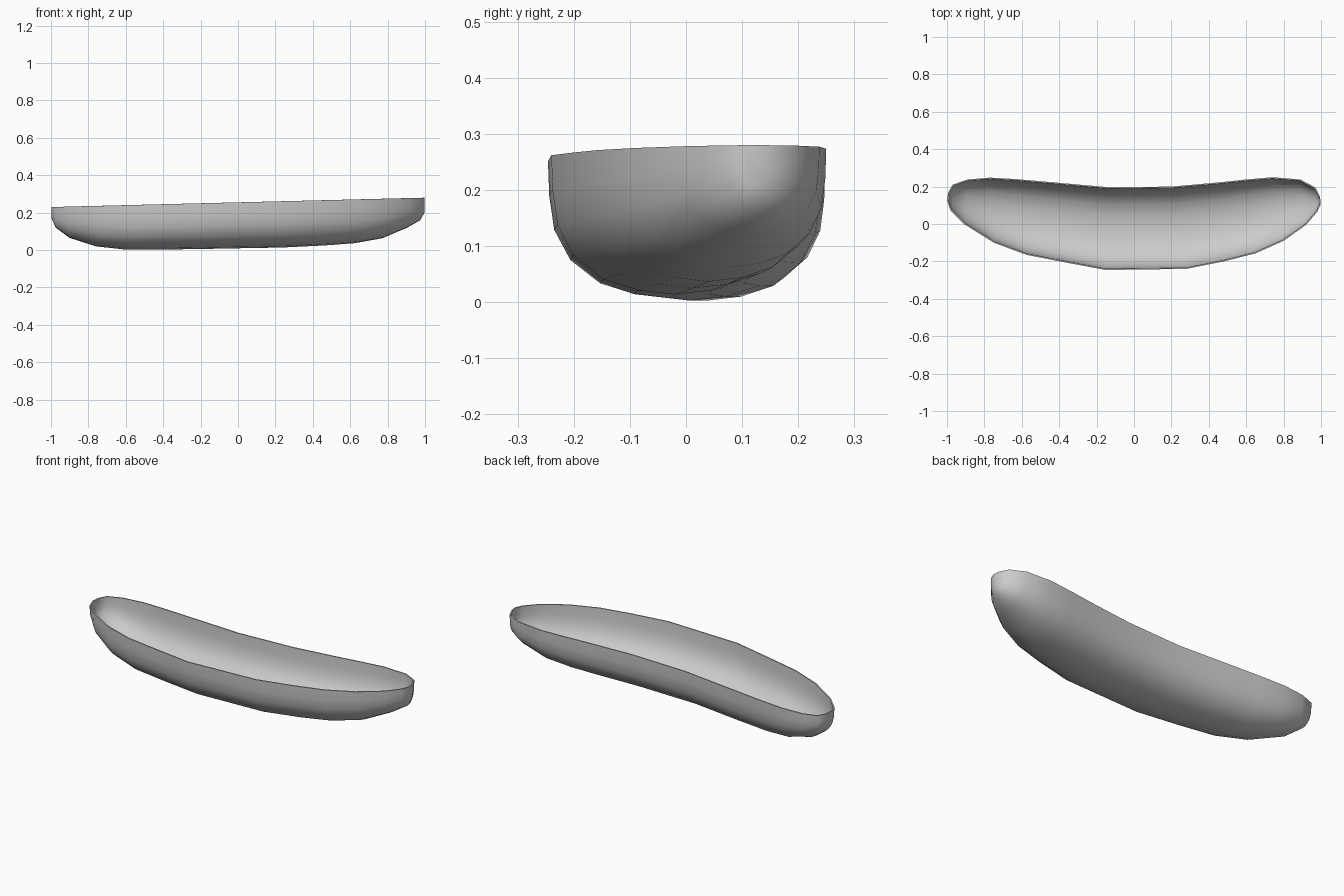
import bpy, bmesh
from mathutils import Vector

if "Cube" in bpy.data.objects:
    bpy.data.objects.remove(bpy.data.objects["Cube"])

# Stations along the curved dish: back rim x,y / front rim x,y / underside z
stations = [
    (-0.995, 0.165, -0.998, 0.12, 0.17),
    (-0.97, 0.21, -0.98, 0.07, 0.12),
    (-0.89, 0.238, -0.91, 0.00, 0.065),
    (-0.77, 0.248, -0.75, -0.10, 0.02),
    (-0.63, 0.24, -0.575, -0.165, 0.003),
    (-0.40, 0.22, -0.37, -0.205, 0.003),
    (-0.13, 0.196, -0.15, -0.246, 0.007),
    (0.20, 0.20, 0.28, -0.24, 0.014),
    (0.45, 0.222, 0.48, -0.20, 0.025),
    (0.60, 0.238, 0.65, -0.157, 0.037),
    (0.74, 0.25, 0.80, -0.09, 0.063),
    (0.89, 0.238, 0.92, -0.005, 0.12),
    (0.97, 0.195, 0.98, 0.065, 0.16),
    (0.995, 0.145, 0.998, 0.105, 0.20),
]
# Cross-section: position across (back to front), relative depth
section = [(1, 0), (0.99, 0.25), (0.95, 0.5), (0.82, 0.72), (0.58, 0.89), (0.3, 0.97), (0, 1),
           (-0.3, 0.97), (-0.58, 0.89), (-0.82, 0.72), (-0.95, 0.5), (-0.99, 0.25), (-1, 0)]

bm = bmesh.new()
rings = []
for bx, by, fx, fy, zb in stations:
    back, front = Vector((bx, by, 0)), Vector((fx, fy, 0))
    mid, half = (back + front) / 2, (back - front) / 2
    ring = []
    for u, d in section:
        p = mid + half * u
        rim = 0.255 + 0.025 * p.x
        p.z = rim - d * (rim - zb)
        ring.append(bm.verts.new(p))
    rings.append(ring)

for a, b in zip(rings, rings[1:]):
    for i in range(len(section) - 1):
        bm.faces.new((a[i], a[i + 1], b[i + 1], b[i]))
# Rounded tips close with a narrow end face
bm.faces.new(rings[0])
bm.faces.new(rings[-1])
bmesh.ops.recalc_face_normals(bm, faces=bm.faces)
# Open shell: make sure the underside faces outward (down)
if sum(f.normal.z * f.calc_area() for f in bm.faces) > 0:
    bmesh.ops.reverse_faces(bm, faces=bm.faces)

mesh = bpy.data.meshes.new("banana_dish")
bm.to_mesh(mesh)
bm.free()
dish = bpy.data.objects.new("banana_dish", mesh)
bpy.context.collection.objects.link(dish)

# Thin wall
wall = dish.modifiers.new("wall", "SOLIDIFY")
wall.thickness = 0.007
wall.offset = -1

bpy.context.view_layer.objects.active = dish
dish.select_set(True)
bpy.ops.object.modifier_apply(modifier="wall")
bpy.ops.object.shade_smooth_by_angle(angle=0.8)
